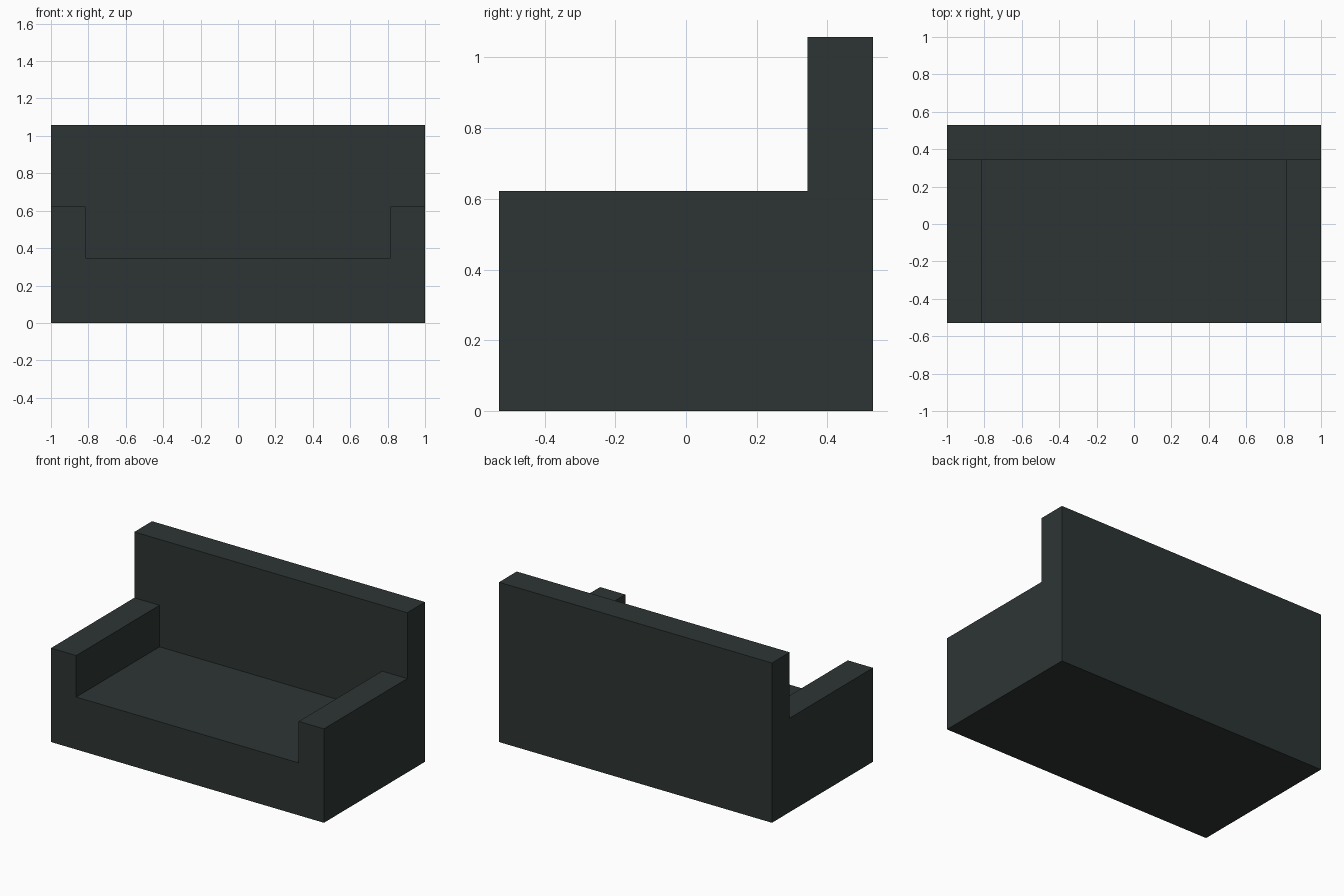
import bpy
import bmesh
import math

if "Cube" in bpy.data.objects:
    bpy.data.objects.remove(bpy.data.objects["Cube"])

HALF_W, HALF_D = 1.0, 0.529
TOP, ARM, SEAT = 1.058, 0.622, 0.347
INNER = 0.815      # inside face of the arms
BACK_FRONT = 0.343  # front face of the backrest

fabric = bpy.data.materials.new("dark_slate_fabric")
fabric.diffuse_color = (0.026, 0.036, 0.034, 1.0)
fabric.use_nodes = True
fabric.node_tree.nodes["Principled BSDF"].inputs["Base Color"].default_value = fabric.diffuse_color

bm = bmesh.new()


def vert(x, z):
    return bm.verts.new((x, HALF_D, z))


def extrude(faces, dy):
    """Extrude faces along y."""
    geom = bmesh.ops.extrude_face_region(bm, geom=faces)["geom"]
    moved = [g for g in geom if isinstance(g, bmesh.types.BMVert)]
    bmesh.ops.translate(bm, verts=moved, vec=(0, dy, 0))
    return [g for g in geom if isinstance(g, bmesh.types.BMFace)]


# Rear outline: U-shaped seat-and-arms profile plus the backrest above it
rim = [vert(x, z) for x, z in (
    (-HALF_W, ARM), (-INNER, ARM), (-INNER, SEAT),
    (INNER, SEAT), (INNER, ARM), (HALF_W, ARM))]
base = bm.faces.new(rim + [vert(HALF_W, 0), vert(-HALF_W, 0)])
upper = bm.faces.new(rim[::-1] + [vert(-HALF_W, TOP), vert(HALF_W, TOP)])

# Backrest thickness, then only the seat and arms continue forward
front = extrude([base, upper], BACK_FRONT - HALF_D)
seat_face = [min(front, key=lambda f: min(v.co.z for v in f.verts))]
extrude(seat_face, -HALF_D - BACK_FRONT)

# Clean coplanar seams
bmesh.ops.recalc_face_normals(bm, faces=bm.faces[:])
bmesh.ops.dissolve_limit(bm, angle_limit=math.radians(1),
                         verts=bm.verts[:], edges=bm.edges[:])
bmesh.ops.recalc_face_normals(bm, faces=bm.faces[:])

mesh = bpy.data.meshes.new("sofa_body")
bm.to_mesh(mesh)
bm.free()
mesh.materials.append(fabric)
sofa = bpy.data.objects.new("sofa_body", mesh)
bpy.context.collection.objects.link(sofa)
